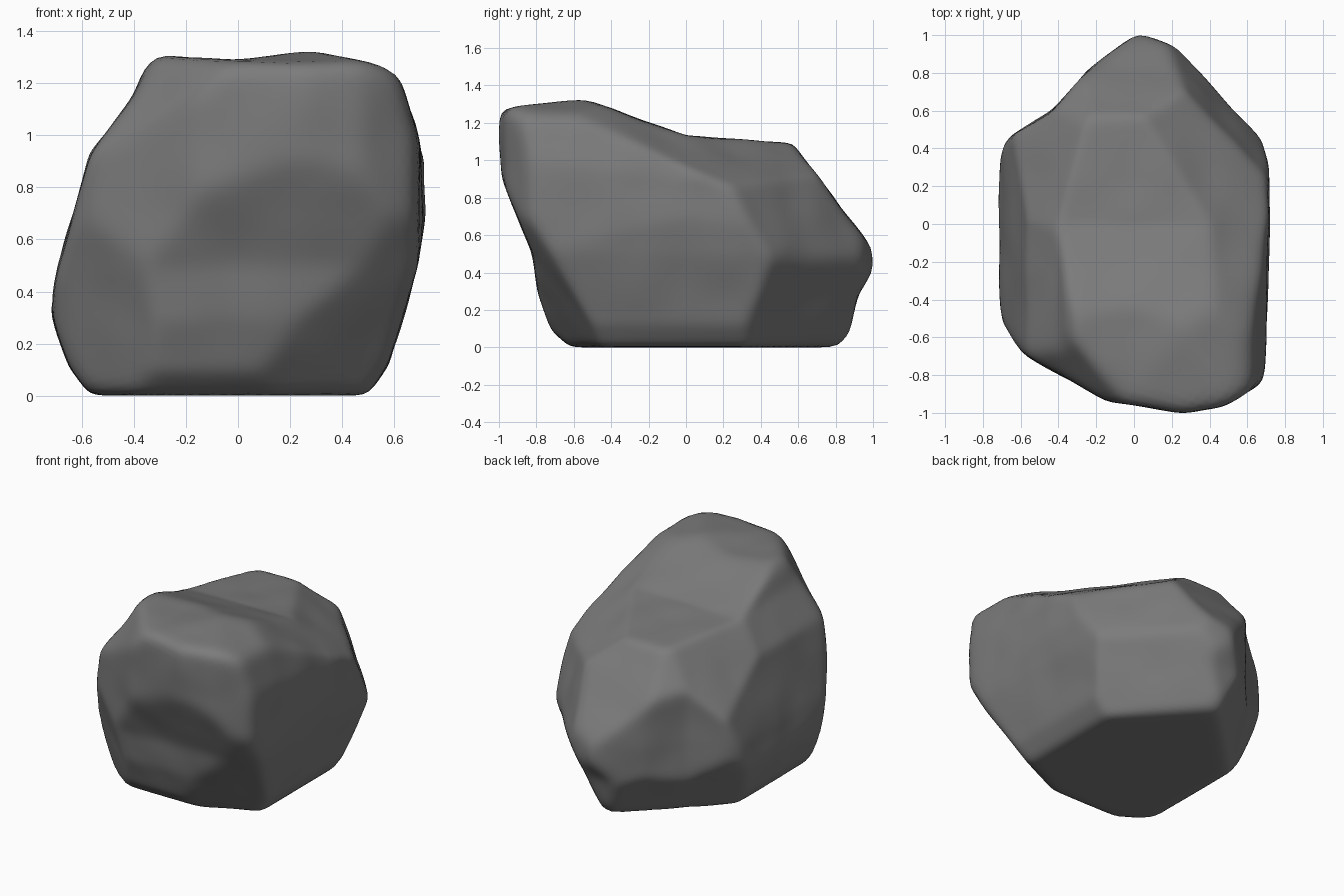
import bpy
import bmesh
from mathutils import Vector, noise

default = bpy.data.objects.get("Cube")
if default:
    bpy.data.objects.remove(default, do_unlink=True)

CORE = Vector((0, 0, 0.6))

# Outlines of the boulder along the three axes
FRONT = [(-.57, 0), (-.65, .11), (-.72, .33), (-.69, .5), (-.57, .93), (-.4, 1.15),
         (-.36, 1.25), (-.31, 1.31), (0, 1.29), (.27, 1.33), (.55, 1.27), (.63, 1.23),
         (.72, .9), (.72, .7), (.69, .5), (.58, .12), (.5, 0)]
SIDE = [(-.62, 0), (-.72, .09), (-.79, .29), (-.82, .5), (-.99, .9), (-1, 1.28),
        (-.53, 1.33), (-.2, 1.2), (0, 1.13), (.57, 1.09), (1, .53), (1.01, .43),
        (.92, .28), (.88, .08), (.82, 0)]
TOP = [(.02, 1.01), (.24, .94), (.56, .57), (.71, .42), (.72, 0), (.69, -.84), (.47, -.97),
       (.26, -1), (-.15, -.94), (-.36, -.82), (-.57, -.7), (-.7, -.57), (-.72, 0),
       (-.72, .38), (-.65, .47), (-.43, .6), (-.25, .81)]

# Broken corner facets: a point on the facet and its outward direction
FACETS = [
    ((.7, .43, .47), (.68, .62, -.43)),     # low, back left
    ((.7, .43, .5), (.68, .62, .3)),        # high, back left
    ((.17, -.65, .05), (.36, -.76, -.53)),  # low, front left
    ((-.42, -.74, .4), (-.55, -.7, -.2)),   # low, front right
    ((-.5, .55, .3), (-.6, .6, -.4)),       # low, back right
    ((-.33, .3, 1.1), (-.75, .25, .65)),    # right shoulder
    ((-.3, .62, .97), (-.55, .6, .6)),      # high, back right
    ((.6, 0, 1.02), (.45, .33, .83)),       # left shoulder
    ((-.42, -.74, 1.05), (-.6, -.55, .5)),  # high, front right
]


def outline_reach(outline, a, b):
    """Distance along a direction from the core to an outline."""
    core = Vector((CORE[a], CORE[b]))
    points = [Vector(p) - core for p in outline]
    sides = [(p, q - p, p.cross(q)) for p, q in zip(points, points[1:] + points[:1])]

    def reach(ray):
        flat = Vector((ray[a], ray[b]))
        best = 99
        for start, edge, area in sides:
            det = flat.cross(edge)
            if abs(det) < 1e-9 or area / det <= 0:
                continue
            if -1e-6 <= start.cross(flat) / det <= 1 + 1e-6:
                best = min(best, area / det)
        return best
    return reach


def facet_reach(point, normal):
    """Distance along a direction from the core to a facet plane."""
    n = Vector(normal).normalized()
    depth = (Vector(point) - CORE).dot(n)
    return lambda ray: depth / ray.dot(n) if ray.dot(n) > 1e-6 else 99


limits = [outline_reach(FRONT, 0, 2), outline_reach(SIDE, 1, 2), outline_reach(TOP, 0, 1)]
limits += [facet_reach(p, n) for p, n in FACETS]

# Boulder body: a ball pressed onto the outlines and facets
bm = bmesh.new()
bmesh.ops.create_icosphere(bm, subdivisions=6, radius=1)
for vert in bm.verts:
    ray = vert.co.normalized()
    vert.co = CORE + ray * min(limit(ray) for limit in limits)

# Worn edges and shallow dents
for step in range(3):
    bmesh.ops.smooth_vert(bm, verts=bm.verts, factor=0.5,
                          use_axis_x=True, use_axis_y=True, use_axis_z=True)
for vert in bm.verts:
    wear = noise.noise(vert.co * 4) * 0.01
    vert.co += (vert.co - CORE).normalized() * wear * min(1, vert.co.z * 4)

mesh = bpy.data.meshes.new("boulder")
bm.to_mesh(mesh)
bm.free()
boulder = bpy.data.objects.new("boulder", mesh)
bpy.context.collection.objects.link(boulder)

# Stone colour
stone = bpy.data.materials.new("grey stone")
stone.use_nodes = True
colour = (0.2, 0.2, 0.2, 1)
stone.diffuse_color = colour
stone.node_tree.nodes["Principled BSDF"].inputs["Base Color"].default_value = colour
mesh.materials.append(stone)

# Soft shading
bpy.context.view_layer.objects.active = boulder
boulder.select_set(True)
bpy.ops.object.shade_smooth_by_angle(angle=0.9)
